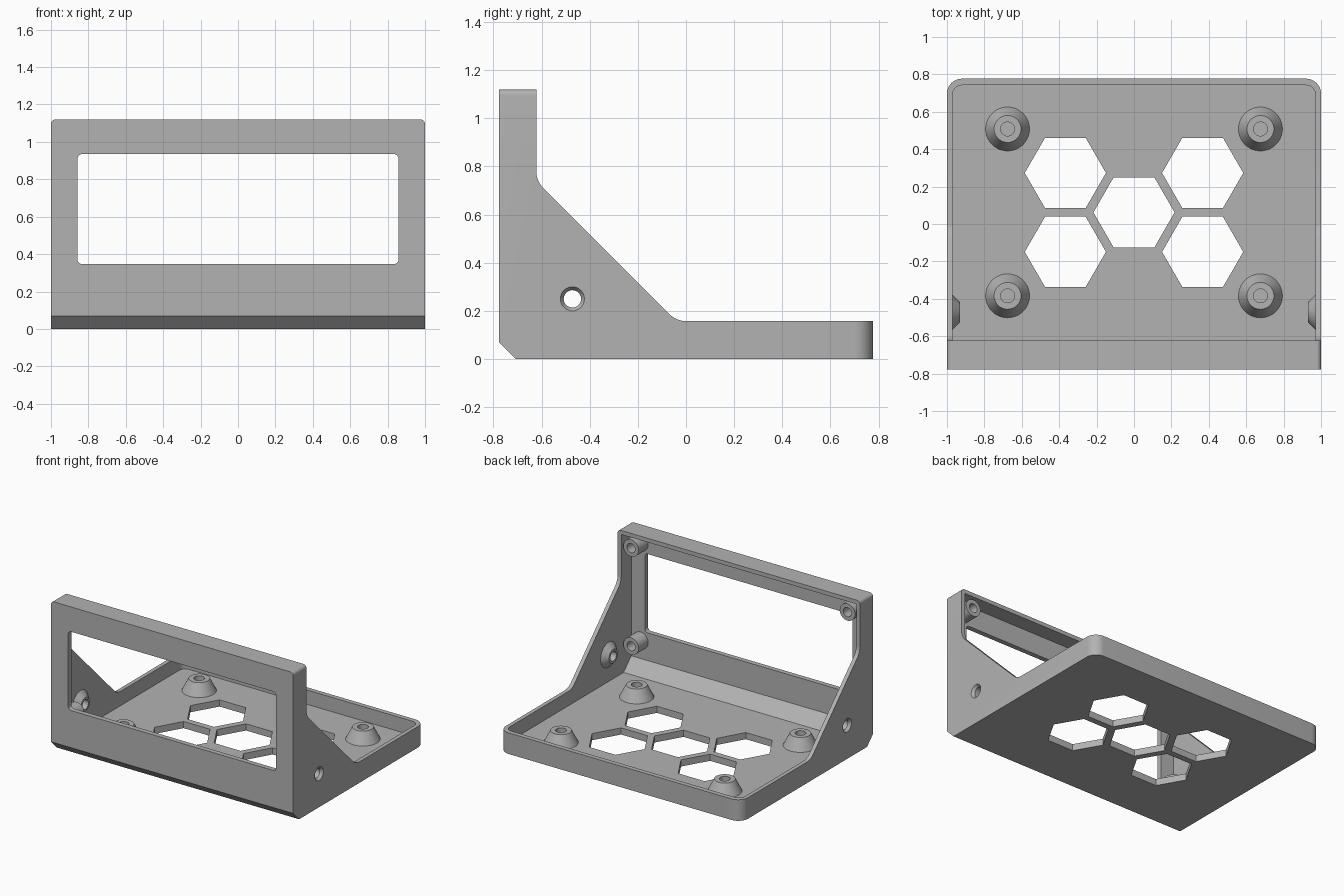
import bpy, bmesh
from math import cos, sin, pi, radians
from mathutils import Vector, Matrix

old = bpy.data.objects.get("Cube")
if old:
    bpy.data.objects.remove(old, do_unlink=True)

grey = bpy.data.materials.new("plain grey")
grey.use_nodes = True
colour = (0.45, 0.45, 0.45, 1)
grey.diffuse_color = colour
grey.node_tree.nodes["Principled BSDF"].inputs["Base Color"].default_value = colour


def finish(name, bm):
    bmesh.ops.recalc_face_normals(bm, faces=bm.faces)
    mesh = bpy.data.meshes.new(name)
    bm.to_mesh(mesh)
    bm.free()
    mesh.materials.append(grey)
    obj = bpy.data.objects.new(name, mesh)
    bpy.context.collection.objects.link(obj)
    return obj


def prism(points, axis, lo, hi):
    """Extrude a 2D outline along the axis from lo to hi."""
    def place(p, d):
        c = list(p)
        c.insert(axis, d)
        return c
    bm = bmesh.new()
    face = bm.faces.new([bm.verts.new(place(p, lo)) for p in points])
    out = bmesh.ops.extrude_face_region(bm, geom=[face])
    shift = Vector(place((0, 0), hi - lo))
    bmesh.ops.translate(bm, vec=shift, verts=[v for v in out["geom"] if isinstance(v, bmesh.types.BMVert)])
    return bm


def round_edges(bm, axis, test, radius, segments=8):
    """Round edges parallel to the axis whose midpoint passes the test."""
    picked = []
    for e in bm.edges:
        d = (e.verts[1].co - e.verts[0].co).normalized()
        if abs(d[axis]) > 0.99 and test((e.verts[0].co + e.verts[1].co) / 2):
            picked.append(e)
    bmesh.ops.bevel(bm, geom=picked, offset=radius, segments=segments, profile=0.5, affect='EDGES')


def lathe(name, profile, location, direction):
    """Spin (radius, height) points about a direction."""
    bm = bmesh.new()
    verts = [bm.verts.new((r, 0, h)) for r, h in profile]
    edges = [bm.edges.new(pair) for pair in zip(verts, verts[1:])]
    bmesh.ops.spin(bm, geom=verts + edges, cent=(0, 0, 0), axis=(0, 0, 1), angle=2 * pi, steps=40)
    bmesh.ops.remove_doubles(bm, verts=bm.verts, dist=1e-5)
    turn = Vector((0, 0, 1)).rotation_difference(Vector(direction)).to_matrix().to_4x4()
    bm.transform(Matrix.Translation(location) @ turn)
    return finish(name, bm)


def smooth(obj):
    bpy.ops.object.select_all(action='DESELECT')
    obj.select_set(True)
    bpy.context.view_layer.objects.active = obj
    bpy.ops.object.shade_smooth_by_angle(angle=radians(30))


def cut(target, cutter):
    mod = target.modifiers.new("cut", 'BOOLEAN')
    mod.operation = 'DIFFERENCE'
    mod.solver = 'EXACT'
    mod.object = cutter
    bpy.context.view_layer.objects.active = target
    bpy.ops.object.modifier_apply(modifier=mod.name)
    bpy.data.objects.remove(cutter, do_unlink=True)


FRONT, BACK, HOOD, TOP, RIM, FLOOR = -0.777, 0.777, -0.622, 1.12, 0.157, 0.05

# Outer shell: side profile with sloping shoulders
bm = prism([(FRONT, 0.07), (FRONT, TOP), (HOOD, TOP), (HOOD, 0.739), (-0.04, RIM),
            (BACK, RIM), (BACK, 0), (FRONT + 0.07, 0)], 0, -1, 1)
round_edges(bm, 0, lambda m: (abs(m.z - 0.739) < 0.01) or (abs(m.y + 0.04) < 0.01), 0.04)
round_edges(bm, 2, lambda m: m.y > 0.7, 0.08)
round_edges(bm, 1, lambda m: m.z > 1.1, 0.025)
housing = finish("housing", bm)

# Hollow inside with a sloped front corner
inner = FRONT + 0.037
bm = prism([(inner, FLOOR + 0.09), (inner + 0.09, FLOOR), (BACK - 0.035, FLOOR),
            (BACK - 0.035, TOP - 0.03), (inner, TOP - 0.03)], 0, -0.97, 0.97)
round_edges(bm, 2, lambda m: m.y > 0.7, 0.05)
cut(housing, finish("cavity_cutter", bm))

# Front window
bm = prism([(-0.858, 0.347), (0.858, 0.347), (0.858, 0.935), (-0.858, 0.935)], 1, -1, -0.7)
round_edges(bm, 1, lambda m: True, 0.025, 5)
cut(housing, finish("window_cutter", bm))

# Hexagonal floor vents
for x, y in [(0, 0.062), (-0.367, 0.273), (0.367, 0.273), (-0.367, -0.149), (0.367, -0.149)]:
    hexagon = [(x + 0.217 * cos(k * pi / 3), y + 0.217 * sin(k * pi / 3)) for k in range(6)]
    cut(housing, finish("vent_cutter", prism(hexagon, 2, -0.1, 0.1)))

for side, s in (("left", 1), ("right", -1)):
    # Countersunk screw hole and its inner boss
    spot = (s, -0.472, 0.25)
    cut(housing, lathe("hole_cutter", [(0, -0.02), (0.05, -0.02), (0.05, 0), (0.036, 0.02),
                                       (0.036, 0.1), (0, 0.1)], spot, (-s, 0, 0)))
    smooth(lathe(side + "_side_boss", [(0.095, 0.029), (0.052, 0.07), (0.036, 0.07), (0.036, 0.02)],
                 spot, (-s, 0, 0)))
    # Tapered floor standoffs
    for end, y in (("front", -0.384), ("back", 0.508)):
        smooth(lathe(f"{end}_{side}_standoff", [(0.118, -0.001), (0.072, 0.09), (0.037, 0.09),
                                               (0.037, 0.005), (0, 0.005)],
                     (s * 0.676, y, FLOOR), (0, 0, 1)))
    # Straight posts behind the front wall
    for level, z in (("lower", 0.275), ("upper", 1.007)):
        smooth(lathe(f"{level}_{side}_post", [(0.063, -0.001), (0.063, 0.113), (0.034, 0.113),
                                             (0.034, 0.005), (0, 0.005)],
                     (s * 0.893, inner, z), (0, 1, 0)))

smooth(housing)
